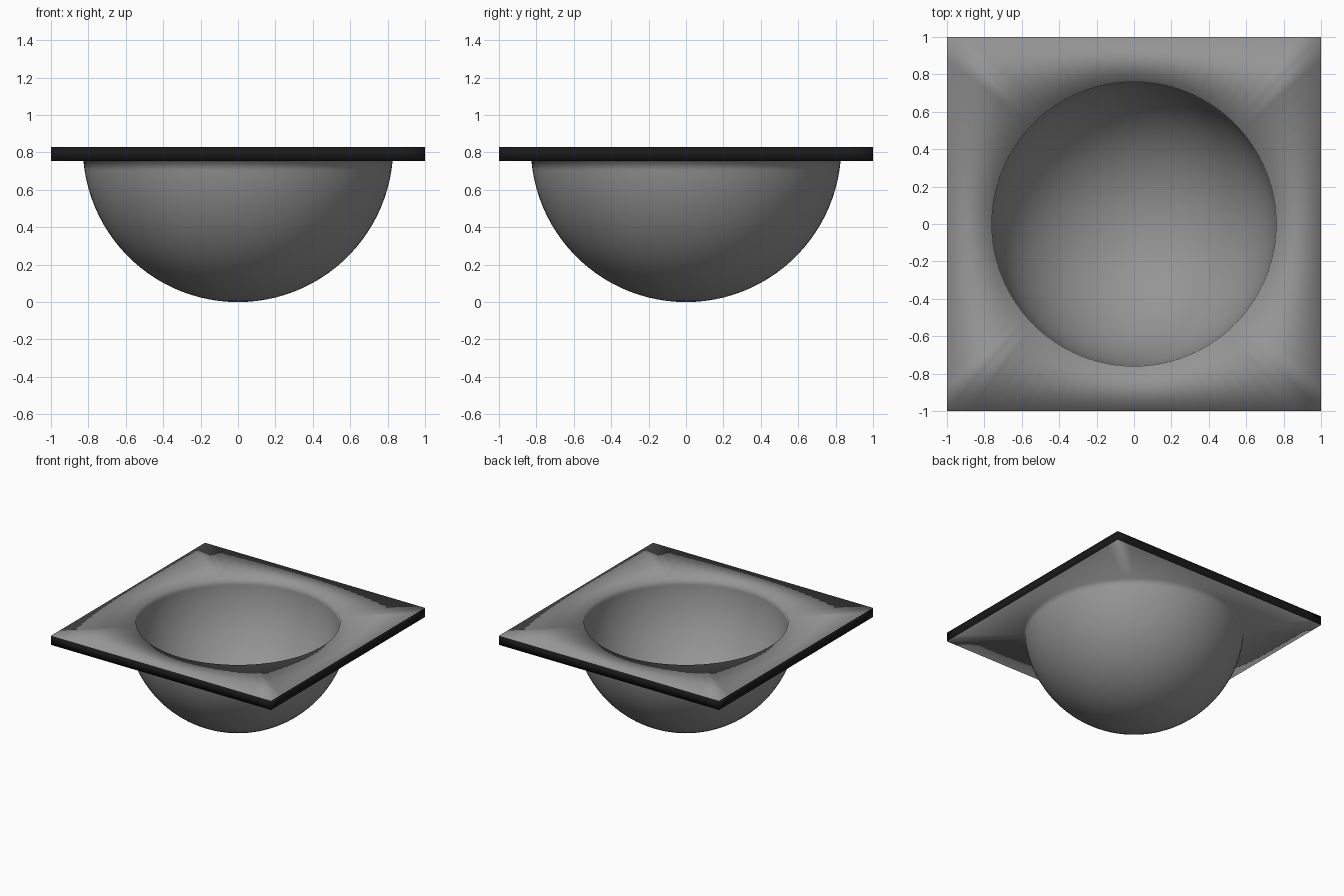
import bpy, bmesh
from math import sin, cos, pi, sqrt, asin

if "Cube" in bpy.data.objects:
    bpy.data.objects.remove(bpy.data.objects["Cube"])

N = 96            # segments around
STEPS = 24        # rings down each hemisphere
C = 0.83          # height of the top face and sphere centre
R_OUT, T = 0.83, 0.075
R_IN = R_OUT - T + 0.005

bm = bmesh.new()


def circle(r, z):
    return [bm.verts.new((r * cos(2 * pi * i / N), r * sin(2 * pi * i / N), z)) for i in range(N)]


def square(h, z):
    ring = []
    for i in range(N):
        c, s = cos(2 * pi * i / N), sin(2 * pi * i / N)
        k = h / max(abs(c), abs(s))
        ring.append(bm.verts.new((c * k, s * k, z)))
    return ring


def bowl(r, start):
    return [circle(r * cos(a), C - r * sin(a))
            for a in (start + (pi / 2 - start) * j / STEPS for j in range(STEPS))]


# inner bowl, flange top, rim, flange underside, outer bowl as one loop of rings
inner = bowl(R_IN, 0)
outer = bowl(R_OUT, asin(T / R_OUT))
rings = inner[::-1] + [square(1, C), square(1, C - T)] + outer
for a, b in zip(rings, rings[1:]):
    for i in range(N):
        j = (i + 1) % N
        bm.faces.new((a[i], a[j], b[j], b[i]))

# close the two bowl bottoms
for ring, r in ((inner[-1], R_IN), (outer[-1], R_OUT)):
    pole = bm.verts.new((0, 0, C - r))
    for i in range(N):
        bm.faces.new((ring[i], ring[(i + 1) % N], pole))

bmesh.ops.recalc_face_normals(bm, faces=bm.faces[:])
me = bpy.data.meshes.new("square_rim_bowl")
bm.to_mesh(me)
bm.free()
ob = bpy.data.objects.new("square_rim_bowl", me)
bpy.context.collection.objects.link(ob)
for p in me.polygons:
    p.use_smooth = True

# black edge band, grey elsewhere
for name, col in (("grey", (0.3, 0.3, 0.3, 1)), ("black_edge", (0.01, 0.01, 0.01, 1))):
    m = bpy.data.materials.new(name)
    m.diffuse_color = col
    m.use_nodes = True
    m.node_tree.nodes["Principled BSDF"].inputs["Base Color"].default_value = m.diffuse_color
    me.materials.append(m)
for p in me.polygons:
    if all(max(abs(me.vertices[v].co.x), abs(me.vertices[v].co.y)) > 0.999 for v in p.vertices):
        p.material_index = 1
bpy.context.view_layer.objects.active = ob
ob.select_set(True)
